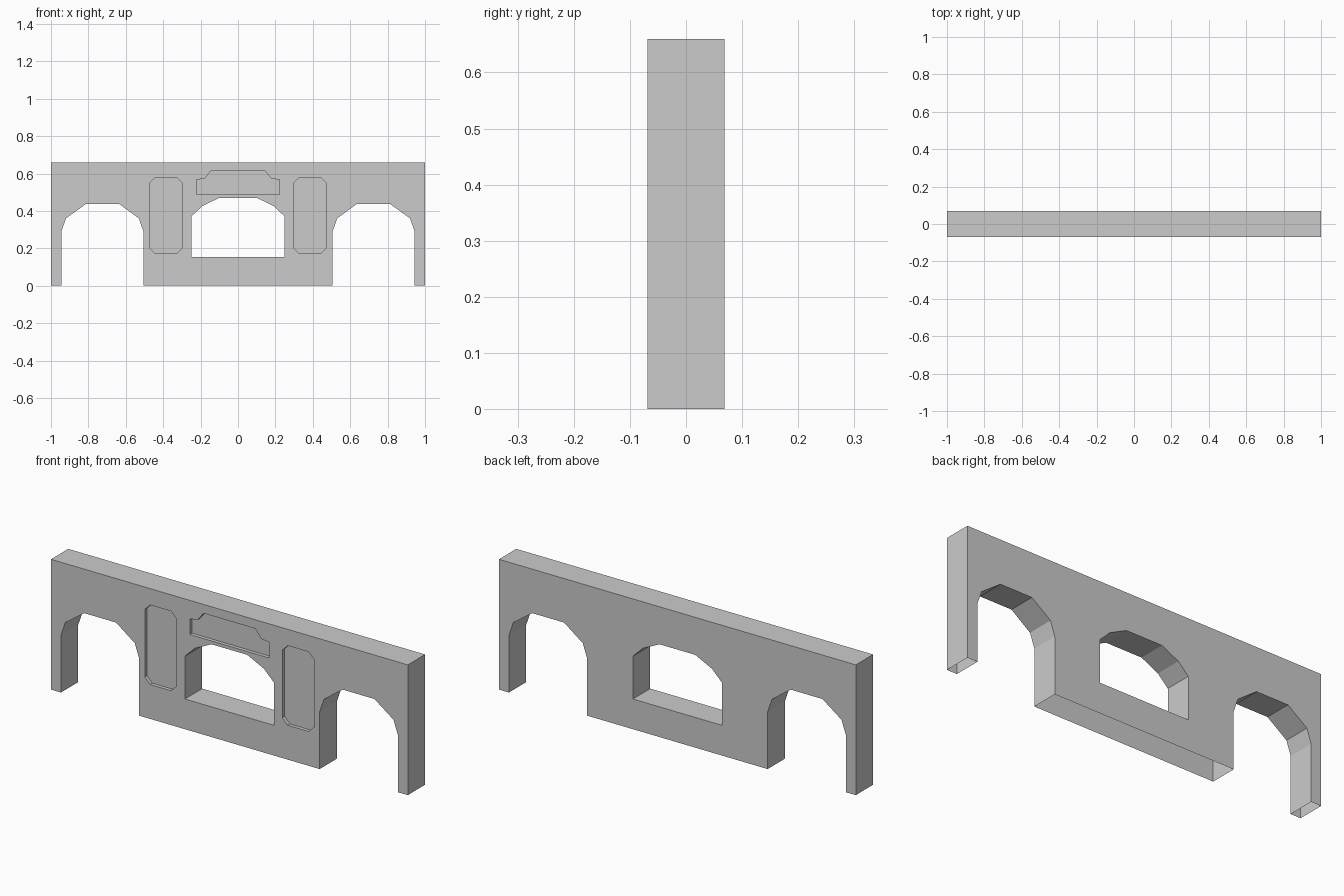
import bpy, bmesh

if "Cube" in bpy.data.objects:
    bpy.data.objects.remove(bpy.data.objects["Cube"])

Y = 0.069        # half thickness
RECESS = 0.018   # depth of the shallow front panels


def mirrored(half):
    """Complete a left-half outline by mirroring it across x = 0."""
    return half + [(-x, z) for x, z in reversed(half)]


def prism(name, outline, y0, y1):
    """Extrude an x-z outline from y0 to y1."""
    bm = bmesh.new()
    face = bm.faces.new([bm.verts.new((x, y0, z)) for x, z in outline])
    ext = bmesh.ops.extrude_face_region(bm, geom=[face])
    verts = [v for v in ext["geom"] if isinstance(v, bmesh.types.BMVert)]
    bmesh.ops.translate(bm, verts=verts, vec=(0, y1 - y0, 0))
    bmesh.ops.recalc_face_normals(bm, faces=bm.faces[:])
    mesh = bpy.data.meshes.new(name)
    bm.to_mesh(mesh)
    bm.free()
    obj = bpy.data.objects.new(name, mesh)
    bpy.context.collection.objects.link(obj)
    return obj


def cut(target, cutter):
    mod = target.modifiers.new(cutter.name, "BOOLEAN")
    mod.operation = "DIFFERENCE"
    mod.solver = "EXACT"
    mod.object = cutter
    bpy.context.view_layer.objects.active = target
    bpy.ops.object.modifier_apply(modifier=mod.name)
    bpy.data.objects.remove(cutter)


# Wall with a faceted side arch on each end
wall = prism("arched_wall", mirrored([
    (-1, 0.66), (-1, 0), (-0.944, 0), (-0.944, 0.29), (-0.92, 0.36),
    (-0.813, 0.437), (-0.635, 0.437), (-0.53, 0.36), (-0.506, 0.29),
    (-0.506, 0)]), -Y, Y)

# Central window opening
cut(wall, prism("window_cutter", mirrored([
    (-0.1, 0.47), (-0.193, 0.425), (-0.249, 0.37), (-0.249, 0.153)]), -0.2, 0.2))

# Stepped recess above the window
cut(wall, prism("top_recess_cutter", mirrored([
    (-0.145, 0.615), (-0.178, 0.572), (-0.222, 0.567), (-0.222, 0.487)]),
    -0.2, -Y + RECESS))

# Chamfered recess on each side of the window
x0, x1, z0, z1, c = 0.297, 0.474, 0.174, 0.577, 0.03
panel = [(x0 + c, z0), (x1 - c, z0), (x1, z0 + c), (x1, z1 - c),
         (x1 - c, z1), (x0 + c, z1), (x0, z1 - c), (x0, z0 + c)]
for s in (-1, 1):
    cut(wall, prism("side_recess_cutter", [(s * x, z) for x, z in panel],
                    -0.2, -Y + RECESS))

# The undersides of the feet are open
bm = bmesh.new()
bm.from_mesh(wall.data)
under = [f for f in bm.faces if all(v.co.z < 0.001 for v in f.verts)]
bmesh.ops.delete(bm, geom=under, context="FACES")
bm.to_mesh(wall.data)
bm.free()
